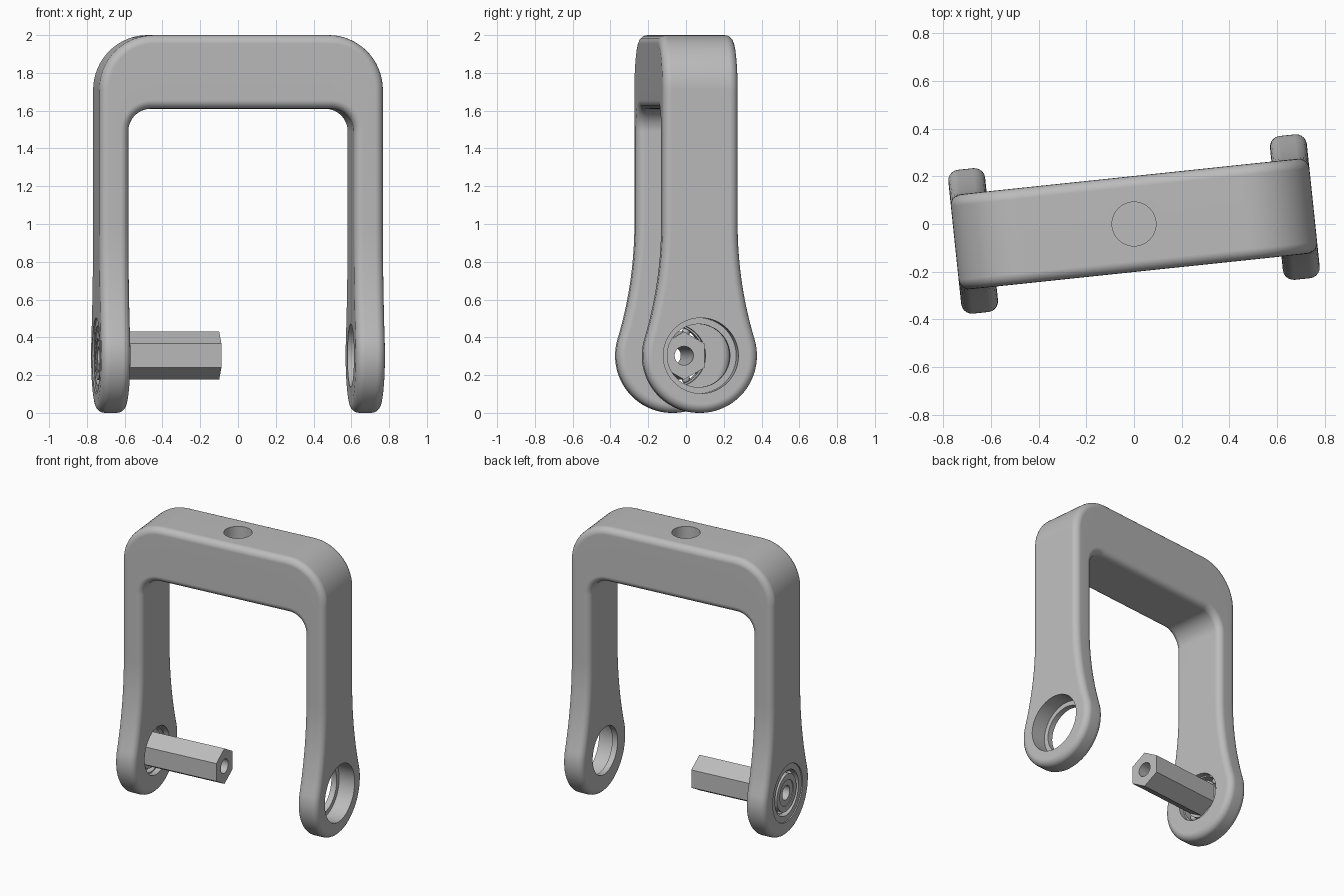
import bpy, bmesh, math
from math import sin, cos, pi, radians

if "Cube" in bpy.data.objects:
    bpy.data.objects.remove(bpy.data.objects["Cube"])

YAW = radians(6)              # the whole assembly is turned about z
OUT, INN, HALF = 0.755, 0.60, 0.20   # arm outer / inner x, half depth
RING, NECK, FIL = 0.303, 1.0, 0.045  # eye radius, neck height, edge rounding

grey = bpy.data.materials.new("satin grey")
grey.use_nodes = True
grey.diffuse_color = (0.5, 0.5, 0.5, 1)
grey.node_tree.nodes["Principled BSDF"].inputs["Base Color"].default_value = (0.5, 0.5, 0.5, 1)


def make(name, bm):
    bmesh.ops.remove_doubles(bm, verts=bm.verts, dist=1e-5)
    bmesh.ops.recalc_face_normals(bm, faces=bm.faces)
    me = bpy.data.meshes.new(name)
    bm.to_mesh(me)
    bm.free()
    ob = bpy.data.objects.new(name, me)
    bpy.context.collection.objects.link(ob)
    me.materials.append(grey)
    ob.rotation_euler.z = YAW
    return ob


def smooth(ob):
    bpy.ops.object.select_all(action='DESELECT')
    ob.select_set(True)
    bpy.context.view_layer.objects.active = ob
    bpy.ops.object.shade_smooth_by_angle(angle=radians(30))
    wn = ob.modifiers.new("even shading", 'WEIGHTED_NORMAL')
    wn.keep_sharp = True


def skin(bm, a, b, closed=True):
    n = len(a)
    for i in range(n if closed else n - 1):
        j = (i + 1) % n
        bm.faces.new((a[i], a[j], b[j], b[i]))


# Rounded wall section: (is_outer, distance from wall, side inset)
arc = [(FIL * (1 - cos(t)), FIL * (1 - sin(t))) for t in [k * pi / 10 for k in range(6)]]
layers = [(False, s, d) for s, d in arc] + [(True, s, d) for s, d in reversed(arc)]


def side_outline(d):
    """Half arm outline (y, z) inset by d: concave neck flowing into the eye."""
    h = NECK - RING
    r = (HALF**2 + h**2 - RING**2) / (2 * (RING - HALF))
    a = math.atan2(h, HALF + r)
    pts = [(HALF + r - (r + d) * cos(a * k / 14), NECK - (r + d) * sin(a * k / 14)) for k in range(15)]
    for k in range(1, 29):
        t = a - (a + pi / 2) * k / 28
        pts.append(((RING - d) * cos(t), RING + (RING - d) * sin(t)))
    return pts


# Yoke: two lofted lower arms and one swept arch
bm = bmesh.new()
for sx in (1, -1):
    loops = []
    for outer, s, d in layers:
        x = OUT - s if outer else INN + s
        half = side_outline(d)
        full = half + [(-y, z) for y, z in reversed(half[:-1])]
        loops.append([bm.verts.new((sx * x, y, z)) for y, z in full])
    for a, b in zip(loops, loops[1:]):
        skin(bm, a, b, closed=False)
    bm.faces.new(loops[0])
    bm.faces.new(loops[-1])

# Arch stations: outer point, inner point, wall direction
half = [((OUT, NECK), (INN, NECK), 0)]
for k in range(17):
    a = pi / 2 * k / 16
    half.append(((0.465 + 0.29 * cos(a), 1.71 + 0.29 * sin(a)),
                 (0.48 + 0.12 * cos(a), 1.49 + 0.12 * sin(a)), a))
stations = half + [((-o[0], o[1]), (-i[0], i[1]), pi - a) for o, i, a in reversed(half)]
rings = []
for o, i, a in stations:
    ring = []
    for sy, seq in ((1, layers), (-1, layers[::-1])):
        for outer, s, d in seq:
            p, q = (o, -s) if outer else (i, s)
            ring.append(bm.verts.new((p[0] + q * cos(a), sy * (HALF - d), p[1] + q * sin(a))))
    rings.append(ring)
for a, b in zip(rings, rings[1:]):
    skin(bm, a, b)
yoke = make("yoke", bm)


def bore(name, radius, depth, place, axis_x=True):
    """Subtract a hidden cylinder from the yoke."""
    cb = bmesh.new()
    bmesh.ops.create_cone(cb, cap_ends=True, segments=64, radius1=radius, radius2=radius, depth=depth)
    if axis_x:
        for v in cb.verts:
            v.co = (v.co.z, v.co.x, v.co.y)
    bmesh.ops.translate(cb, verts=cb.verts, vec=place)
    cutter = make(name, cb)
    cutter.hide_render = True
    mod = yoke.modifiers.new(name, 'BOOLEAN')
    mod.object, mod.operation, mod.solver = cutter, 'DIFFERENCE', 'EXACT'
    bpy.context.view_layer.objects.active = yoke
    bpy.ops.object.modifier_apply(modifier=name)
    bpy.data.objects.remove(cutter)


SEAT = 0.115                   # bearing seat depth
for sx in (1, -1):
    bore("through_bore", 0.167, 0.5, (sx * 0.68, 0, RING))
    bore("seat_bore", 0.2, 2 * SEAT, (sx * OUT, 0, RING))
bore("top_bore", 0.092, 0.5, (0, 0, 2.0), axis_x=False)
smooth(yoke)


def tube(name, x0, x1, inner, radius, n=48):
    """Hollow bar along x; radius is a function of the angle."""
    tb = bmesh.new()
    loops = []
    for x, f in ((x0, radius), (x1, radius), (x1, inner), (x0, inner)):
        loop = []
        for k in range(n):
            t = 2 * pi * k / n
            loop.append(tb.verts.new((x, f(t) * cos(t), RING + f(t) * sin(t))))
        loops.append(loop)
    for k in range(4):
        skin(tb, loops[k], loops[(k + 1) % 4])
    smooth(make(name, tb))


def circle(r):
    return lambda t: r


def hexagon(t):
    return 0.11 / cos((t + pi / 6) % (pi / 3) - pi / 6)


# Bearing in the right arm
B0, B1 = -OUT + 0.008, -OUT + SEAT
tube("bearing_outer_ring", B0, B1, circle(0.158), circle(0.199))
tube("bearing_inner_ring", B0, B1, circle(0.09), circle(0.13))
bb = bmesh.new()
for k in range(12):
    t = 2 * pi * k / 12
    new = bmesh.ops.create_uvsphere(bb, u_segments=14, v_segments=8, radius=0.022)["verts"]
    bmesh.ops.translate(bb, verts=new, vec=((B0 + B1) / 2, 0.144 * cos(t), RING + 0.144 * sin(t)))
smooth(make("bearing_balls", bb))

# Hexagonal shaft with a round journal inside the bearing
tube("hex_shaft", B1, -0.1, circle(0.05), hexagon)
tube("shaft_journal", B0 + 0.005, B1, circle(0.05), circle(0.09))
